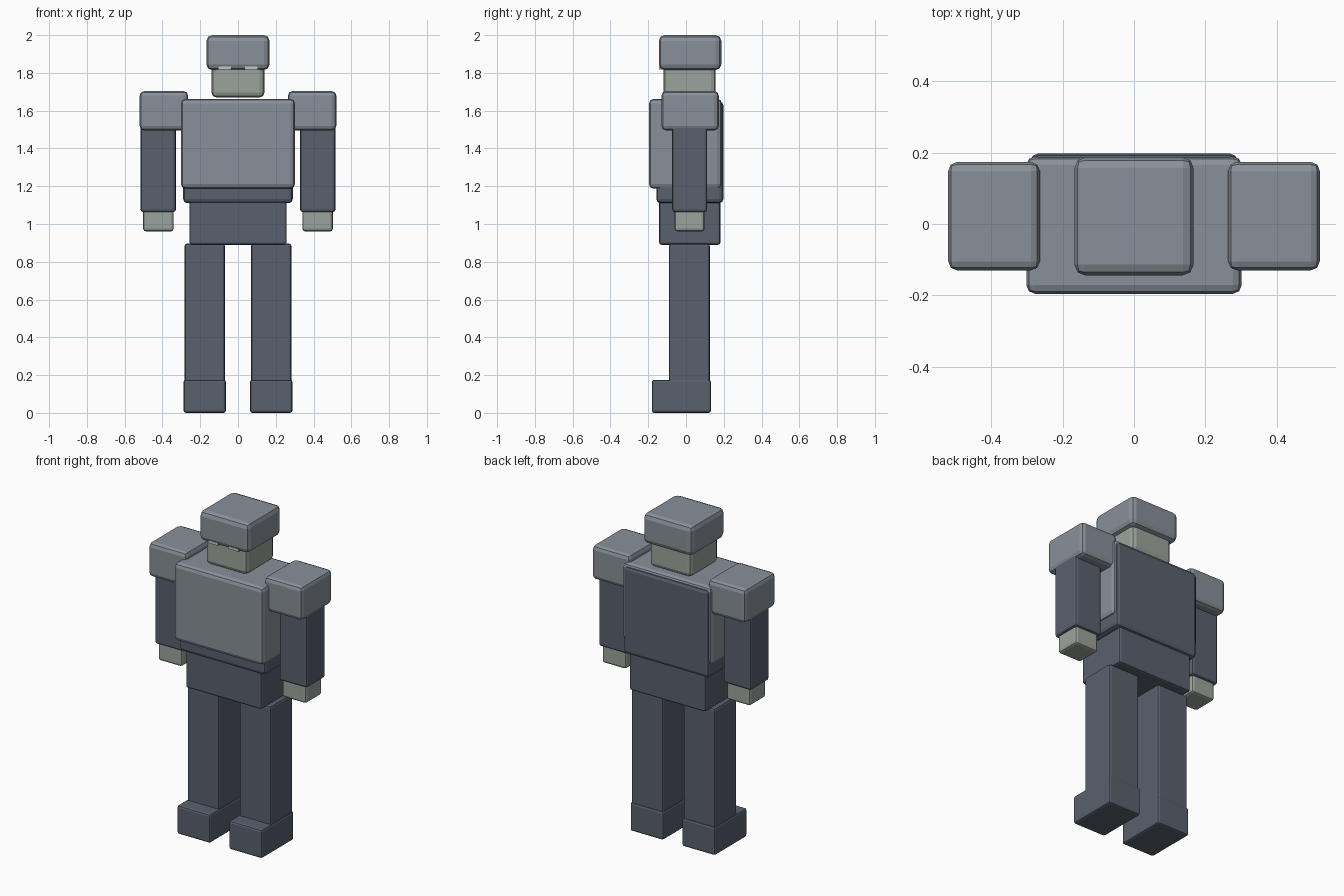
import bpy
import bmesh
from mathutils import Vector

cube = bpy.data.objects.get("Cube")
if cube:
    bpy.data.objects.remove(cube, do_unlink=True)


def material(name, rgb):
    mat = bpy.data.materials.new(name)
    mat.use_nodes = True
    mat.diffuse_color = (*rgb, 1)
    mat.node_tree.nodes["Principled BSDF"].inputs["Base Color"].default_value = (*rgb, 1)
    return mat


armour = material("armour grey", (0.25, 0.28, 0.32))
cloth = material("dark slate cloth", (0.10, 0.12, 0.155))
skin = material("pale green skin", (0.33, 0.37, 0.33))
eye_white = material("pale eye", (0.55, 0.58, 0.58))


def block(name, mat, x, y, z, bevel):
    """Box given by its extents on each axis, with rounded edges."""
    low, high = (Vector(c) for c in zip(x, y, z))
    centre, size = (low + high) / 2, high - low
    mesh = bpy.data.meshes.new(name)
    bm = bmesh.new()
    bmesh.ops.create_cube(bm, size=1)
    bmesh.ops.scale(bm, vec=size, verts=bm.verts)
    if bevel:
        bmesh.ops.bevel(bm, geom=bm.edges[:], offset=bevel, segments=2,
                        profile=0.5, affect='EDGES')
    bm.to_mesh(mesh)
    bm.free()
    mesh.materials.append(mat)
    obj = bpy.data.objects.new(name, mesh)
    obj.location = centre
    bpy.context.collection.objects.link(obj)


def pair(name, mat, x, y, z, bevel):
    """Matching blocks on the left (+x) and the right (-x)."""
    block("left_" + name, mat, x, y, z, bevel)
    block("right_" + name, mat, (-x[1], -x[0]), y, z, bevel)


# Head and helmet
block("head", skin, (-0.14, 0.14), (-0.118, 0.157), (1.67, 1.92), 0.025)
block("helmet", armour, (-0.167, 0.167), (-0.144, 0.187), (1.815, 2.0), 0.03)
pair("eye", eye_white, (0.037, 0.103), (-0.143, -0.10), (1.818, 1.835), 0)

# Body, with the vest open at the back
block("torso", cloth, (-0.29, 0.29), (-0.157, 0.198), (1.11, 1.65), 0.022)
block("vest", armour, (-0.302, 0.302), (-0.196, 0.19), (1.187, 1.663), 0.025)
block("hips", cloth, (-0.257, 0.257), (-0.142, 0.182), (0.89, 1.13), 0.012)

# Arms
pair("shoulder_pad", armour, (0.264, 0.521), (-0.13, 0.174), (1.495, 1.704), 0.025)
pair("arm", cloth, (0.328, 0.516), (-0.073, 0.112), (1.063, 1.54), 0.015)
pair("hand", skin, (0.341, 0.502), (-0.06, 0.098), (0.96, 1.09), 0.015)

# Legs
pair("leg", cloth, (0.069, 0.283), (-0.09, 0.126), (0.12, 0.896), 0.013)
pair("foot", cloth, (0.064, 0.288), (-0.181, 0.132), (0.0, 0.175), 0.012)
